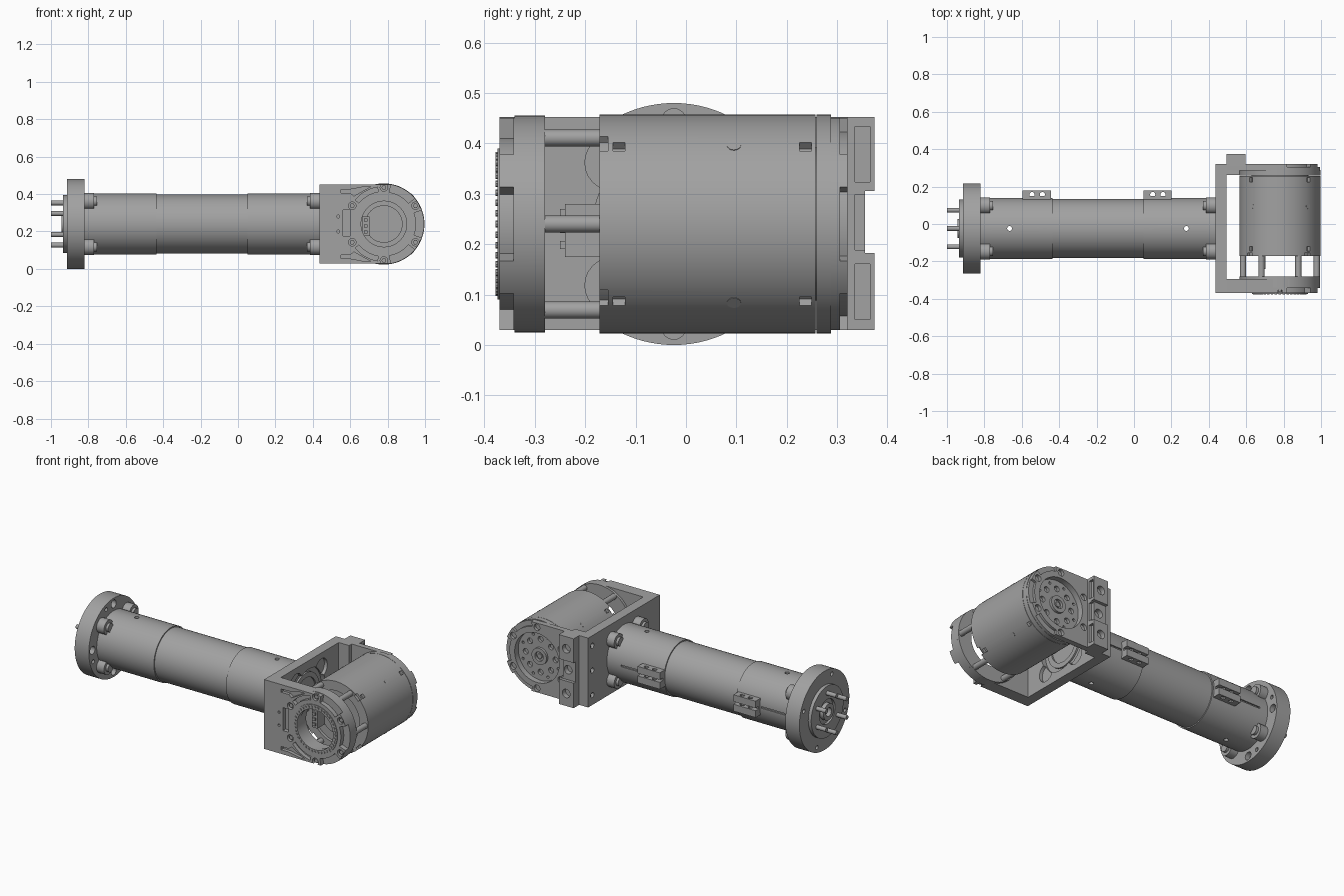
import bpy, bmesh, math
from mathutils import Vector

if "Cube" in bpy.data.objects:
    bpy.data.objects.remove(bpy.data.objects["Cube"], do_unlink=True)

mat = bpy.data.materials.new("machined grey")
mat.use_nodes = True
GREY = (0.36, 0.36, 0.36, 1)
mat.diffuse_color = GREY
mat.node_tree.nodes["Principled BSDF"].inputs["Base Color"].default_value = GREY

TY, CZ = -0.024, 0.24      # arm axis: y and z
MX, MR = 0.78, 0.215       # joint axis x and radius


def finish(name, bm):
    bmesh.ops.recalc_face_normals(bm, faces=bm.faces)
    mesh = bpy.data.meshes.new(name)
    bm.to_mesh(mesh)
    bm.free()
    obj = bpy.data.objects.new(name, mesh)
    bpy.context.collection.objects.link(obj)
    mesh.materials.append(mat)
    return obj


def prism(name, pts, a, b, axis="y"):
    """Extrude a 2D outline from a to b along an axis."""
    put = {"x": lambda p, t: (t, p[0], p[1]), "y": lambda p, t: (p[0], t, p[1]),
           "z": lambda p, t: (p[0], p[1], t)}[axis]
    bm = bmesh.new()
    face = bm.faces.new([bm.verts.new(put(p, a)) for p in pts])
    ext = bmesh.ops.extrude_face_region(bm, geom=[face])["geom"]
    step = Vector(put((0, 0), b - a))
    bmesh.ops.translate(bm, vec=step, verts=[g for g in ext if isinstance(g, bmesh.types.BMVert)])
    return finish(name, bm)


def arc(c, r, a0, a1, n):
    return [(c[0] + r * math.cos(math.radians(a0 + (a1 - a0) * i / n)),
             c[1] + r * math.sin(math.radians(a0 + (a1 - a0) * i / n))) for i in range(n + 1)]


def cyl(name, c, r, a, b, axis="y", n=24):
    return prism(name, arc(c, r, 0, 360, n)[:-1], a, b, axis)


def box(name, x, y, z):
    return prism(name, [(x[0], y[0]), (x[1], y[0]), (x[1], y[1]), (x[0], y[1])], z[0], z[1], "z")


def sector(r0, r1, a0, a1, y0, y1):
    c = (MX, CZ)
    return prism("cutter", arc(c, r0, a0, a1, 12) + arc(c, r1, a1, a0, 12), y0, y1)


def ring(c, r, count, start=0):
    return arc(c, r, start, start + 360, count)[:-1]


def cut(target, cutters):
    for c in cutters:
        m = target.modifiers.new("cut", "BOOLEAN")
        m.operation, m.solver, m.object = "DIFFERENCE", "EXACT", c
    bpy.context.view_layer.update()
    dg = bpy.context.evaluated_depsgraph_get()
    mesh = bpy.data.meshes.new_from_object(target.evaluated_get(dg))
    target.modifiers.clear()
    target.data = mesh
    for c in cutters:
        bpy.data.objects.remove(c, do_unlink=True)


arm, joint = (TY, CZ), (MX, CZ)

# Base flange with mounting holes
flange = cyl("base_flange", arm, 0.24, -0.915, -0.82, "x", 96)
cut(flange, [cyl("cutter", p, 0.012, -0.93, -0.8, "x", 16) for p in ring(arm, 0.21, 4, 20)]
    + [cyl("cutter", p, 0.024, -0.85, -0.8, "x", 16) for p in ring(arm, 0.205, 4)])
face = cyl("flange_face", arm, 0.155, -0.935, -0.91, "x", 64)
cut(face, [cyl("cutter", arm, 0.075, -0.95, -0.92, "x", 32)])
hub = cyl("flange_hub", arm, 0.05, -0.945, -0.9, "x", 32)
cut(hub, [cyl("cutter", arm, 0.026, -0.96, -0.915, "x", 24)])
for p in ring(arm, 0.113, 6, 90):
    cyl("dowel_pin", p, 0.013, -1.0, -0.93, "x", 16)

# Arm tube: two sleeves around a slimmer core
sleeves = [cyl("base_sleeve", arm, 0.164, -0.83, -0.435, "x", 96),
           cyl("joint_sleeve", arm, 0.164, 0.05, 0.44, "x", 96)]
cyl("core_tube", arm, 0.157, -0.45, 0.06, "x", 96)
for s, hx in zip(sleeves, (-0.665, 0.28)):
    cut(s, [cyl("cutter", (hx, TY), 0.013, -0.02, 0.5, "z", 16),
            box("cutter", (hx - 0.1, hx + 0.06), (0.132, 0.2), (0.235, 0.245))])

# Clamp lugs with screws at both sleeve ends
for x0, x1, xs in ((-0.825, -0.77, -0.755), (0.385, 0.44, 0.37)):
    for p in ring(arm, 0.172, 4, 45):
        cyl("clamp_lug", p, 0.044, x0, x1, "x")
        cyl("clamp_screw", p, 0.026, min(x0, xs), max(x1, xs), "x", 16)

# Paired cable clips on the back of the arm
for x0 in (-0.595, 0.05):
    box("clip_base", (x0, x0 + 0.15), (0.1, 0.15), (0.19, 0.29))
    for z0 in (0.19, 0.248):
        clip = box("cable_clip", (x0, x0 + 0.15), (0.12, 0.18), (z0, z0 + 0.042))
        cut(clip, [cyl("cutter", (x0 + dx, 0.157), 0.014, z0 - 0.01, z0 + 0.06, "z", 16)
                   for dx in (0.05, 0.105)])

# Yoke web between arm and joint
web = box("yoke_web", (0.435, 0.495), (-0.37, 0.32), (0.03, 0.452))
cut(web, [cyl("cutter", arm, 0.16, 0.465, 0.52, "x", 64)]
    + [cyl("cutter", p, 0.055, 0.475, 0.52, "x") for p in ring(arm, 0.172, 4, 45)]
    + [cyl("cutter", (0.28, z), 0.016, 0.42, 0.46, "x", 16) for z in (0.09, 0.24, 0.39)])
bore = cyl("arm_bore", arm, 0.13, 0.44, 0.475, "x", 48)
cut(bore, [cyl("cutter", arm, 0.1, 0.455, 0.5, "x", 48)])


def yoke_outline(x0):
    return [(x0, 0.03), (0.735, 0.03)] + arc(joint, MR, -78, 78, 48) + [(0.735, 0.452), (x0, 0.452)]


# Front yoke plate: bore, rim pockets, slots
gaps = [(a + 10, a + 50) for a in (-90, -30, 30)]
plate = prism("front_yoke_plate", yoke_outline(0.44), -0.37, -0.295)
cut(plate, [cyl("cutter", joint, 0.125, -0.4, -0.2, "y", 64)]
    + [sector(0.172, 0.25, a, b, -0.4, -0.342) for a, b in gaps]
    + [sector(0.175, 0.2, a, b, -0.4, -0.345) for a, b in ((100, 140), (220, 260))]
    + [box("cutter", (0.562, 0.6), (-0.4, -0.345), (0.175, 0.315))]
    + [cyl("cutter", p, 0.02, -0.4, -0.352, "y", 16) for p in ring(joint, 0.195, 6, 30)]
    + [cyl("cutter", (0.535, z), 0.008, -0.4, -0.35, "y", 12) for z in (0.2, 0.28)])
for s in (1, -1):
    groove = [(0.55, 0.185), (0.6, 0.185), (0.68, 0.2), (0.71, 0.2),
              (0.67, 0.178), (0.62, 0.15), (0.6, 0.165), (0.55, 0.165)]
    cut(plate, [prism("cutter", [(x, CZ + s * z) for x, z in groove], -0.4, -0.35)])
collar = cyl("front_collar", joint, MR, -0.34, -0.28, "y", 96)
cut(collar, [cyl("cutter", joint, 0.125, -0.4, -0.2, "y", 64)])
for p in ring(joint, 0.195, 6, 30):
    cyl("collar_screw", p, 0.013, -0.362, -0.33, "y", 6)

# Bearing ring with a circle of small screws
bearing = cyl("bearing_ring", joint, 0.15, -0.374, -0.34, "y", 64)
cut(bearing, [cyl("cutter", joint, 0.122, -0.4, -0.2, "y", 64)])
for p in ring(joint, 0.136, 40):
    cyl("bearing_screw", p, 0.0065, -0.378, -0.36, "y", 8)

# Posts joining the collar to the motor
for p in ring(joint, 0.197, 6):
    cyl("spacer_post", p, 0.017, -0.29, -0.15, "y", 16)

# Motor housing with edge notches and side screws
motor = cyl("motor_housing", joint, MR + 0.002, -0.172, 0.257, "y", 128)
notches = []
for a in (45, 135, 225, 315):
    notches += [sector(0.2, 0.25, a - 3, a + 3, y0, y0 + 0.024) for y0 in (-0.145, 0.225)]
    notches.append(sector(0.203, 0.25, a - 3, a + 8, -0.2, -0.155))
cut(motor, notches + [cyl("cutter", joint, 0.16, -0.2, -0.155, "y", 64)])
for a in (46, 134, 226, 314):
    d = Vector((math.cos(math.radians(a)), 0, math.sin(math.radians(a))))
    screw = cyl("housing_screw", (0, 0), 0.014, -0.01, 0.003, "z", 16)
    screw.rotation_euler = d.to_track_quat("Z", "Y").to_euler()
    screw.location = Vector((MX, 0.095, CZ)) + d * MR
cyl("encoder_disc", joint, 0.1, -0.17, -0.15, "y", 48)
box("connector", (0.665, 0.703), (-0.24, -0.15), (0.175, 0.28))
for z in (0.19, 0.222, 0.254):
    box("connector_pin", (0.675, 0.693), (-0.25, -0.23), (z, z + 0.016))

# Rear yoke plate and rim
rear = prism("rear_yoke_plate", yoke_outline(0.44), 0.287, 0.32)
cut(rear, [cyl("cutter", joint, 0.15, 0.2, 0.4, "y", 64)]
    + [sector(0.185, 0.25, a, b, 0.305, 0.4) for a, b in gaps]
    + [cyl("cutter", p, 0.02, 0.302, 0.4, "y", 16) for p in ring(joint, 0.185, 6, 30)])
rim = cyl("rear_rim", joint, MR + 0.002, 0.259, 0.288, "y", 96)
cut(rim, [cyl("cutter", joint, 0.15, 0.2, 0.4, "y", 64)])
box("rear_yoke_root", (0.49, 0.565), (0.262, 0.3), (0.03, 0.452))

# Output disc with bolt circle and hub
disc = cyl("output_disc", joint, 0.152, 0.25, 0.285, "y", 64)
cut(disc, [cyl("cutter", p, 0.017, 0.268, 0.3, "y", 16) for p in ring(joint, 0.1, 8)]
    + [cyl("cutter", p, 0.008, 0.268, 0.3, "y", 12) for p in ring(joint, 0.128, 8, 22.5)])
hub = cyl("output_hub", joint, 0.05, 0.27, 0.3, "y", 32)
cut(hub, [cyl("cutter", joint, 0.028, 0.28, 0.32, "y", 24)])
cyl("output_screw", joint, 0.016, 0.27, 0.295, "y", 6)

# Mounting blocks behind the rear plate
for z0, z1, y1 in ((0.03, 0.182, 0.374), (0.182, 0.305, 0.355), (0.305, 0.452, 0.374)):
    block = box("mounting_block", (0.495, 0.595), (0.31, y1), (z0, z1))
    zc = (z0 + z1) / 2
    cut(block, [cyl("cutter", (0.545, zc), 0.026, y1 - 0.03, 0.4, "y", 20),
                box("cutter", (0.58, 0.62), (0.335, 0.365), (zc - 0.055, zc + 0.055))])

# Smooth curved walls, keep machined edges crisp
for obj in bpy.data.objects:
    obj.select_set(obj.type == "MESH")
    if obj.type == "MESH":
        bpy.context.view_layer.objects.active = obj
bpy.ops.object.shade_smooth_by_angle(angle=math.radians(30))
